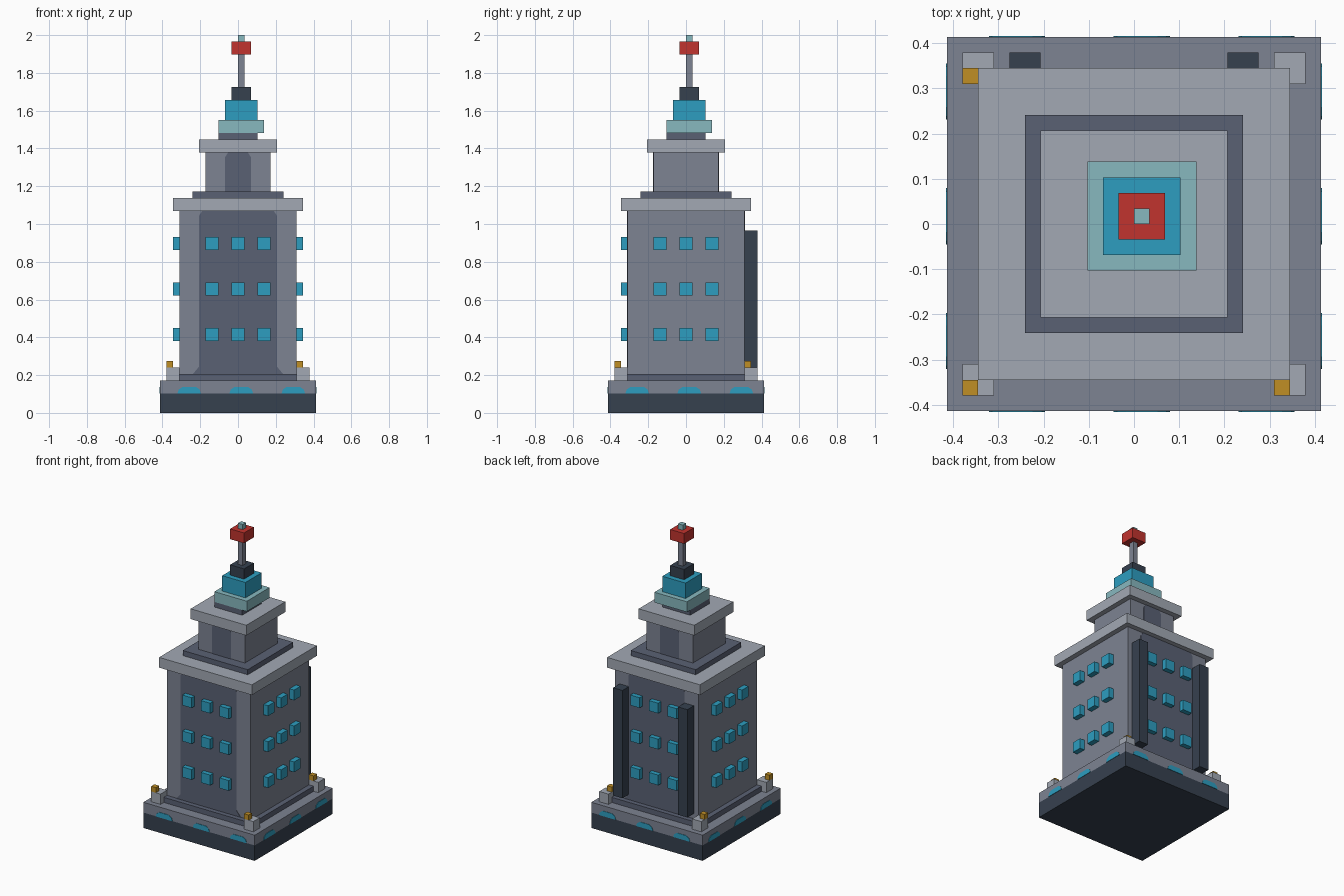
import bpy
import math
from mathutils import Matrix

if "Cube" in bpy.data.objects:
    bpy.data.objects.remove(bpy.data.objects["Cube"], do_unlink=True)

U = 2 / 58          # one block of the building grid
PLATE = 0.08        # painted plate thickness in blocks


def material(name, hex_code):
    def linear(i):
        c = int(hex_code[i:i + 2], 16) / 255
        return c / 12.92 if c <= 0.04045 else ((c + 0.055) / 1.055) ** 2.4
    colour = (linear(0), linear(2), linear(4), 1)
    mat = bpy.data.materials.new(name)
    mat.use_nodes = True
    mat.diffuse_color = colour
    bsdf = mat.node_tree.nodes["Principled BSDF"]
    bsdf.inputs["Base Color"].default_value = colour
    bsdf.inputs["Roughness"].default_value = 0.8
    return mat


STONE = material("mid grey stone", "7D8392")
TRIM = material("light grey trim", "A2A9B4")
SLATE = material("dark slate", "5A6174")
CHARCOAL = material("charcoal", "36414F")
CYAN = material("cyan glass", "2D9EC0")
TEAL = material("pale teal", "87B8BF")
RED = material("beacon red", "C1332E")
GOLD = material("lamp gold", "C08F25")


def prism(name, outline, y0, y1, mat, turn=0):
    """Extrude an x-z outline from y0 to y1, then turn it about z."""
    n = len(outline)
    verts = [(x * U, y * U, z * U) for y in (y0, y1) for x, z in outline]
    faces = [tuple(range(n)), tuple(reversed(range(n, 2 * n)))]
    faces += [(i, i + n, (i + 1) % n + n, (i + 1) % n) for i in range(n)]
    mesh = bpy.data.meshes.new(name)
    mesh.from_pydata(verts, [], faces)
    mesh.transform(Matrix.Rotation(turn, 4, "Z"))
    mesh.materials.append(mat)
    obj = bpy.data.objects.new(name, mesh)
    bpy.context.collection.objects.link(obj)
    return obj


def box(name, x, y, z, mat, turn=0):
    outline = [(x[0], z[0]), (x[1], z[0]), (x[1], z[1]), (x[0], z[1])]
    return prism(name, outline, y[0], y[1], mat, turn)


# Stacked square tiers: name, low side, high side, bottom, top, colour
TIERS = [
    ("foundation", -12, 12, 0, 3, CHARCOAL),
    ("base_terrace", -12, 12, 3, 5, STONE),
    ("plinth", -10, 10, 5, 6, SLATE),
    ("main_tower", -9, 9, 6, 31, STONE),
    ("main_cornice", -10, 10, 31, 33, TRIM),
    ("upper_step", -7, 7, 33, 34, SLATE),
    ("upper_tower", -5, 5, 34, 40, STONE),
    ("upper_cornice", -6, 6, 40, 42, TRIM),
    ("spire_step", -3, 3, 42, 43, SLATE),
    ("spire_base", -3, 4, 43, 45, TEAL),
    ("spire_lantern", -2, 3, 45, 48, CYAN),
    ("mast_socket", -1, 2, 48, 50, CHARCOAL),
    ("mast", 0, 1, 50, 55, STONE),
    ("beacon", -1, 2, 55, 57, RED),
    ("mast_tip", 0, 1, 57, 58, TEAL),
]
for name, low, high, bottom, top, mat in TIERS:
    box(name, (low, high), (low, high), (bottom, top), mat)

# Corner posts, each with a small lamp on its low corner
for px in (-11, 9):
    for py in (-11, 9):
        box("corner_post", (px, px + 2), (py, py + 2), (5, 7), TRIM)
        box("corner_lamp", (px, px + 1), (py, py + 1), (7, 8), GOLD)

# Projecting windows on all four sides
for side in range(4):
    for wx in (-4, 0, 4):
        for wz in (12, 19, 26):
            box("window", (wx - 1, wx + 1), (-10, -9), (wz - 1, wz + 1),
                CYAN, side * math.pi / 2)


def panel(name, half, wall, bottom, top, flare, cut, turn):
    """Dark wall panel with a spread foot and clipped top corners."""
    right = [(half + flare, bottom), (half, bottom + flare * 1.2),
             (half, top - cut * 1.5), (half - cut, top)]
    outline = right + [(-x, z) for x, z in reversed(right)]
    prism(name, outline, -wall - PLATE, -wall, SLATE, turn)


# Dark panels on the front and back
for turn in (0, math.pi):
    panel("tower_panel", 6, 9, 6, 31, 0.9, 0.5, turn)
    panel("upper_panel", 2, 5, 34, 40, 0, 0.5, turn)

# Lit strips along the terrace, at the same offsets on opposite sides
for centre in (-7.5, 0.5, 8.5):
    for turn, sign in ((0, 1), (math.pi / 2, 1),
                       (math.pi, -1), (-math.pi / 2, -1)):
        c = centre * sign
        strip = [(c - 1.8, 3), (c + 1.8, 3), (c + 1.6, 3.6),
                 (c + 1, 4), (c - 1, 4), (c - 1.6, 3.6)]
        prism("terrace_light", strip, -12 - PLATE, -12, CYAN, turn)

# Twin service ducts on the back wall
for dx in (-8, 6):
    box("service_duct", (dx, dx + 2), (9, 11), (7, 28), CHARCOAL)
